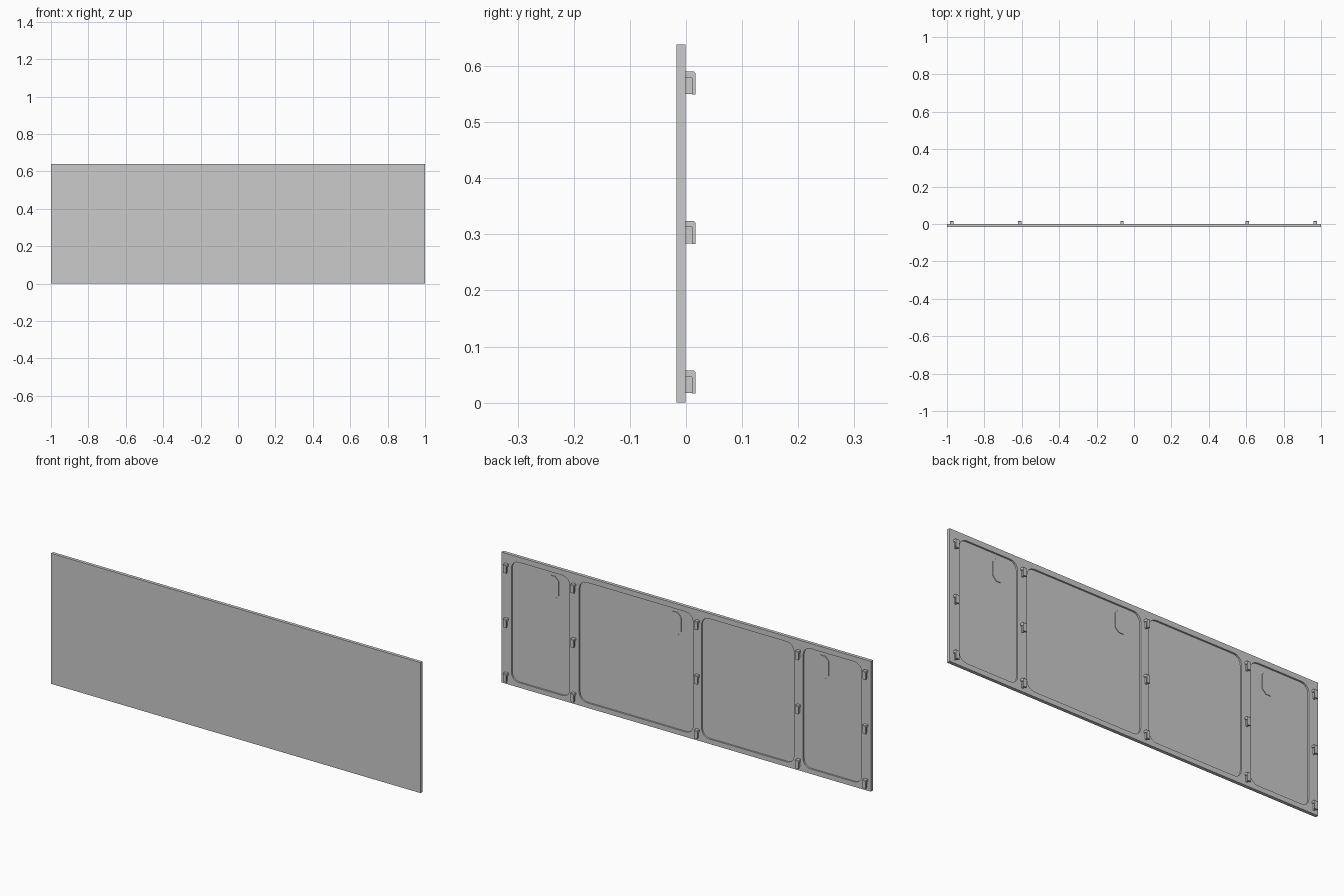
import bpy, bmesh, math

if "Cube" in bpy.data.objects:
    bpy.data.objects.remove(bpy.data.objects["Cube"])

HEIGHT = 0.638
FRONT, BACK, FLOOR = -0.017, -0.001, -0.009   # front face, back face, recess floor
OUT = 0.017                                    # outermost face of the hooks


def new_object(name, bm):
    bmesh.ops.recalc_face_normals(bm, faces=bm.faces)
    mesh = bpy.data.meshes.new(name)
    bm.to_mesh(mesh)
    bm.free()
    obj = bpy.data.objects.new(name, mesh)
    bpy.context.collection.objects.link(obj)
    return obj


def prism(bm, points, offset):
    """Extrude a closed outline of 3D points along offset."""
    face = bm.faces.new([bm.verts.new(p) for p in points])
    ext = bmesh.ops.extrude_face_region(bm, geom=[face])
    verts = [v for v in ext["geom"] if isinstance(v, bmesh.types.BMVert)]
    bmesh.ops.translate(bm, verts=verts, vec=offset)


def corner_rect(x0, x1, z0, z1, r, y, steps):
    """Rectangle in the xz plane with rounded (or cut) corners."""
    pts = []
    corners = [(x1 - r, z1 - r), (x0 + r, z1 - r), (x0 + r, z0 + r), (x1 - r, z0 + r)]
    for i, (cx, cz) in enumerate(corners):
        for s in range(steps + 1):
            a = math.pi / 2 * (i + s / steps)
            pts.append((cx + r * math.cos(a), y, cz + r * math.sin(a)))
    return pts


def box(bm, x0, x1, y0, y1, z0, z1):
    prism(bm, [(x0, y0, z0), (x1, y0, z0), (x1, y0, z1), (x0, y0, z1)], (0, y1 - y0, 0))


# Flat panel
bm = bmesh.new()
box(bm, -1, 1, FRONT, BACK, 0, HEIGHT)
panel = new_object("panel", bm)

# Four shallow rounded recesses in the back
bm = bmesh.new()
for x0, x1 in [(0.63, 0.946), (-0.038, 0.579), (-0.584, -0.083), (-0.95, -0.633)]:
    prism(bm, corner_rect(x0, x1, 0.024, 0.612, 0.04, FLOOR, 4), (0, 0.03, 0))
cutter = new_object("recess_cutter", bm)
cutter.hide_render = True
mod = panel.modifiers.new("recesses", "BOOLEAN")
mod.operation = "DIFFERENCE"
mod.solver = "EXACT"
mod.object = cutter
bpy.context.view_layer.objects.active = panel
bpy.ops.object.modifier_apply(modifier=mod.name)
bpy.data.objects.remove(cutter)

# Plain raised octagonal plates near the top of three recesses
for i, x in enumerate([0.727, 0.063, -0.735]):
    bm = bmesh.new()
    prism(bm, corner_rect(x - 0.033, x + 0.033, 0.483, 0.593, 0.02, FLOOR - 0.001, 1), (0, 0.004, 0))
    new_object(f"octagon_plate_{i + 1}", bm)

# Hanging hooks: arm and outer tongue in one profile, thin web behind the tongue
bm = bmesh.new()
w, web, c, tongue = 0.009, 0.004, 0.003, 0.011
profile = [(BACK - 0.001, 0.03), (tongue, 0.03), (tongue, 0), (OUT, 0),
           (OUT, 0.041 - c), (OUT - c, 0.041), (BACK - 0.001, 0.041)]
prism(bm, [(-w, y, z) for y, z in profile], (2 * w, 0, 0))
box(bm, -web, web, BACK - 0.001, tongue + 0.001, 0.001, 0.031)
hook = new_object("hook", bm)
mesh = hook.data
bpy.data.objects.remove(hook)
for col, x in enumerate([-0.975, -0.611, -0.064, 0.605, 0.97]):
    for row, z in enumerate([0.016, 0.283, 0.549]):
        obj = bpy.data.objects.new(f"hook_{col + 1}_{row + 1}", mesh)
        obj.location = (x, 0, z)
        bpy.context.collection.objects.link(obj)
